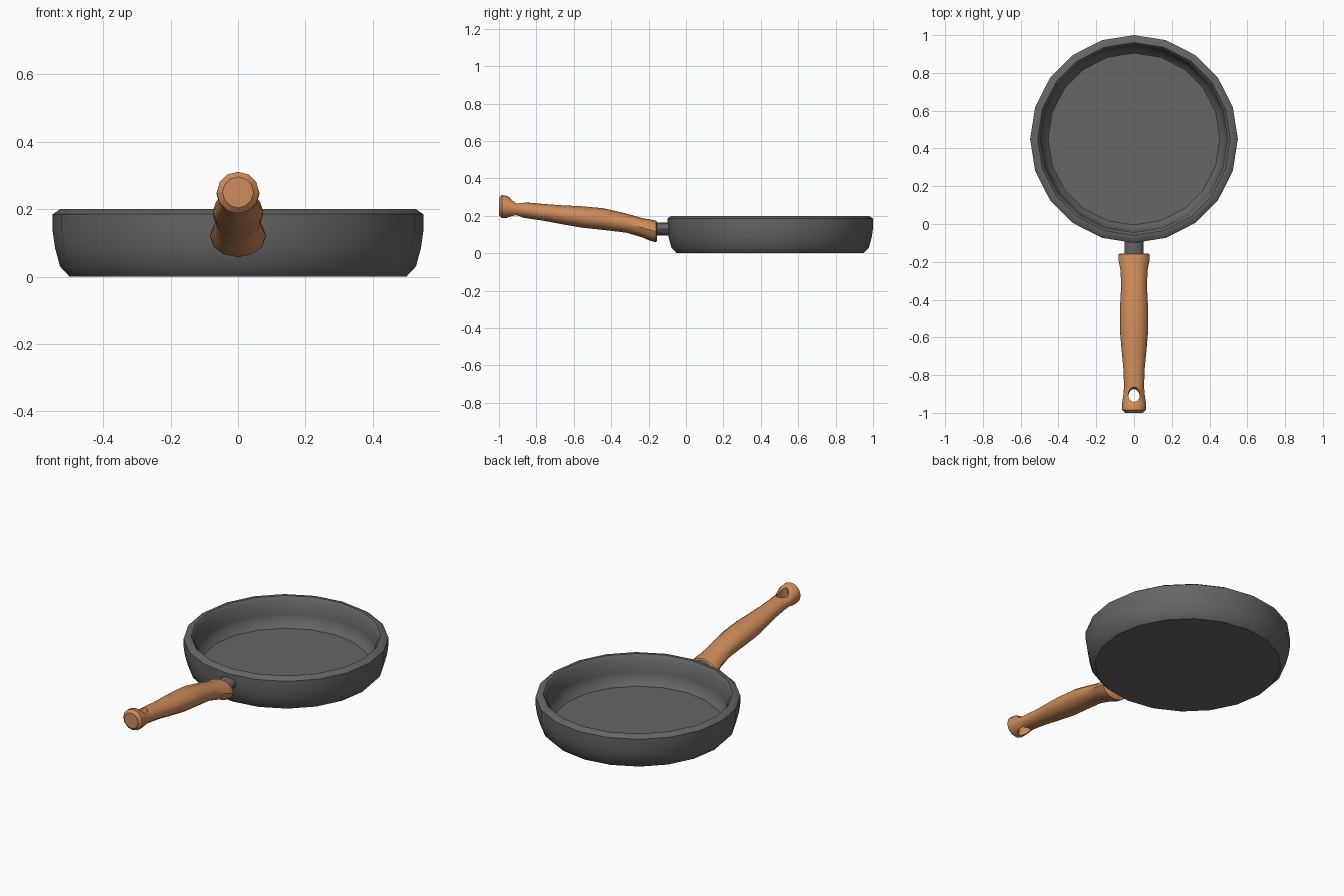
import bpy, bmesh, math
from mathutils import Vector

if "Cube" in bpy.data.objects:
    bpy.data.objects.remove(bpy.data.objects["Cube"])


def material(name, rgb):
    m = bpy.data.materials.new(name)
    m.diffuse_color = (*rgb, 1)
    m.use_nodes = True
    m.node_tree.nodes["Principled BSDF"].inputs["Base Color"].default_value = m.diffuse_color
    return m


def loft(name, rings, mat, angle, closed=False):
    """Skin equal-length rings of points; cap the ends unless closed."""
    bm = bmesh.new()
    loops = [[bm.verts.new(p) for p in ring] for ring in rings]
    n = len(loops[0])
    for a, b in zip(loops, loops[1:]):
        for i in range(n):
            j = (i + 1) % n
            bm.faces.new((a[i], a[j], b[j], b[i]))
    bm.faces.new(loops[0])
    bm.faces.new(loops[-1])
    bmesh.ops.recalc_face_normals(bm, faces=bm.faces)
    me = bpy.data.meshes.new(name)
    bm.to_mesh(me)
    bm.free()
    ob = bpy.data.objects.new(name, me)
    bpy.context.collection.objects.link(ob)
    if mat:
        me.materials.append(mat)
    smooth(ob, angle)
    return ob


def smooth(ob, angle):
    bpy.ops.object.select_all(action='DESELECT')
    ob.select_set(True)
    bpy.context.view_layer.objects.active = ob
    bpy.ops.object.shade_smooth_by_angle(angle=math.radians(angle))


def circle_z(r, z, cy, n):
    return [Vector((r * math.sin(2 * math.pi * i / n),
                    cy + r * math.cos(2 * math.pi * i / n), z)) for i in range(n)]


def ellipse_y(y, hw, z0, z1, n):
    c, h = (z0 + z1) / 2, (z1 - z0) / 2
    return [Vector((hw * math.sin(2 * math.pi * i / n), y,
                    c + h * math.cos(2 * math.pi * i / n))) for i in range(n)]


iron = material("dark_iron", (0.13, 0.13, 0.13))
wood = material("warm_wood", (0.62, 0.26, 0.1))

# Pan body: outer wall, rolled rim, inner wall and floor (radius, height)
profile = [(0.50, 0), (0.528, 0.03), (0.543, 0.085), (0.55, 0.135), (0.55, 0.185),
           (0.528, 0.2), (0.51, 0.2), (0.495, 0.183), (0.49, 0.10),
           (0.482, 0.06), (0.455, 0.032)]
loft("pan_body", [circle_z(r, z, 0.45, 20) for r, z in profile], iron, 40)

# Metal neck between pan and handle
loft("handle_neck", [ellipse_y(y, 0.05, 0.095, 0.165, 12) for y in (-0.2, -0.06)], iron, 40)

# Wooden handle: (y, half width, bottom z, top z)
sections = [(-0.155, 0.072, 0.068, 0.165), (-0.16, 0.082, 0.058, 0.174),
            (-0.19, 0.083, 0.066, 0.180), (-0.235, 0.073, 0.085, 0.188),
            (-0.32, 0.068, 0.11, 0.212), (-0.44, 0.074, 0.124, 0.240),
            (-0.56, 0.075, 0.137, 0.251), (-0.68, 0.065, 0.158, 0.257),
            (-0.77, 0.056, 0.175, 0.264), (-0.86, 0.053, 0.188, 0.272),
            (-0.91, 0.057, 0.197, 0.273), (-0.955, 0.064, 0.187, 0.306),
            (-0.985, 0.063, 0.187, 0.311), (-1.0, 0.046, 0.204, 0.296)]
handle = loft("handle", [ellipse_y(*s, 12) for s in sections], wood, 40)

# Hanging hole
hole = []
for z, y in ((0.0, -0.945), (0.5, -0.87)):
    hole.append([Vector((0.031 * math.sin(t), y + 0.042 * math.cos(t), z))
                 for t in (2 * math.pi * i / 12 for i in range(12))])
cutter = loft("hole_cutter", hole, wood, 40)
cutter.hide_render = True
mod = handle.modifiers.new("hole", 'BOOLEAN')
mod.operation, mod.solver, mod.object = 'DIFFERENCE', 'EXACT', cutter
bpy.context.view_layer.objects.active = handle
bpy.ops.object.modifier_apply(modifier=mod.name)
bpy.data.objects.remove(cutter)
smooth(handle, 40)
